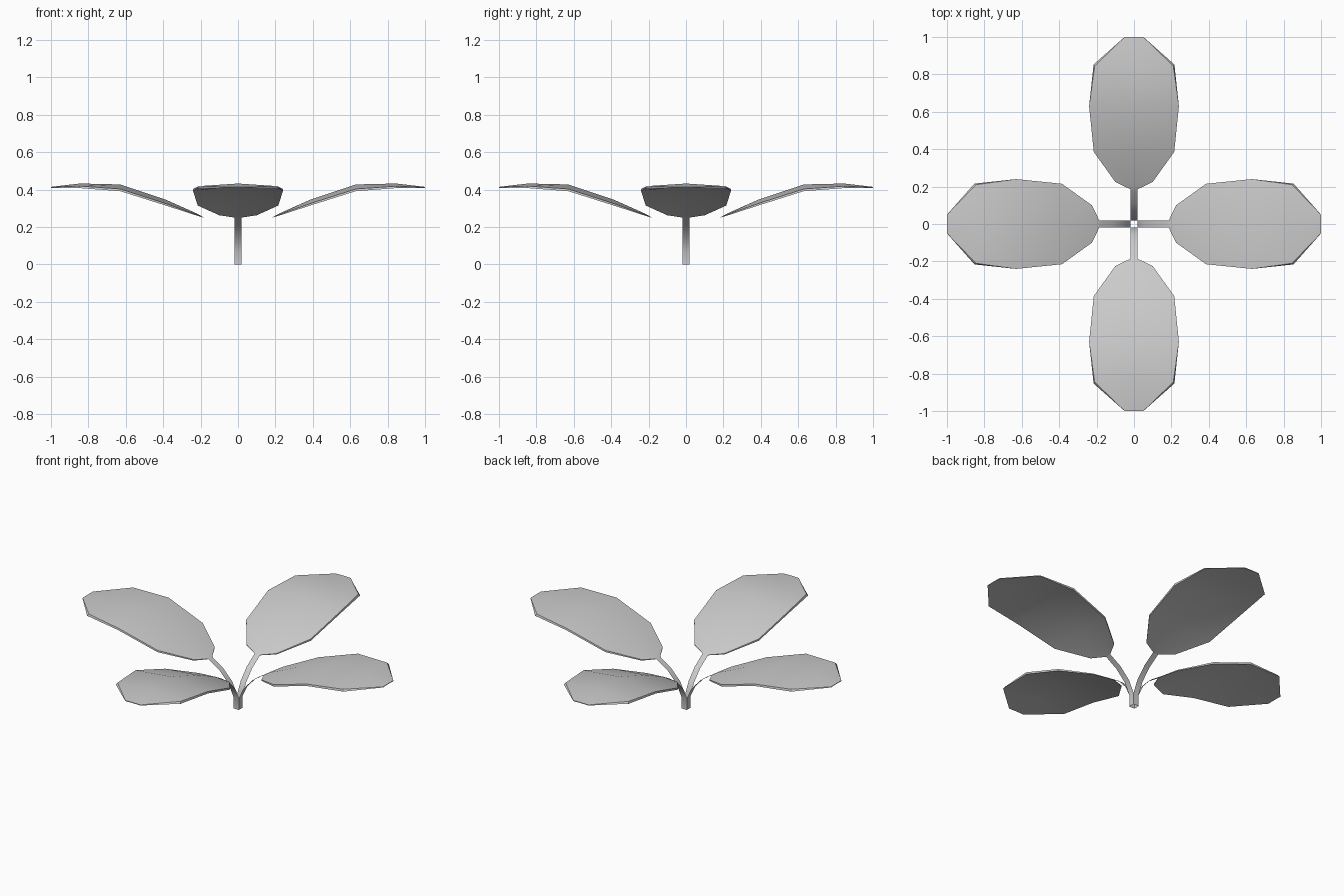
import bpy
import bmesh
import math

old = bpy.data.objects.get("Cube")
if old:
    bpy.data.objects.remove(old, do_unlink=True)

# One plain grey for the whole plant
grey = bpy.data.materials.new("leaf_grey")
grey.use_nodes = True
COLOUR = (0.6, 0.6, 0.6, 1)
grey.diffuse_color = COLOUR
grey.node_tree.nodes["Principled BSDF"].inputs["Base Color"].default_value = COLOUR

HALF = 0.018  # half width of a stem ribbon

# Stem centre line: distance from the axis, height
STEM = [(HALF, 0), (HALF, 0.07), (0.05, 0.138), (0.11, 0.203), (0.185, 0.253)]

# Blade stations: distance, height of midrib, half width, edge droop, thickness
BLADE = [
    (0.185, 0.253, HALF, 0, 0.002),
    (0.225, 0.275, 0.10, 0.006, 0.006),
    (0.385, 0.346, 0.215, 0.02, 0.011),
    (0.63, 0.428, 0.24, 0.024, 0.012),
    (0.845, 0.433, 0.21, 0.014, 0.01),
    (1.0, 0.415, 0.05, 0.001, 0.004),
]


def skin(bm, rows):
    """Join neighbouring rows of vertices with quads."""
    for a, b in zip(rows, rows[1:]):
        for i in range(len(a) - 1):
            bm.faces.new((a[i], b[i], b[i + 1], a[i + 1]))


def finish(bm, name):
    mesh = bpy.data.meshes.new(name)
    bm.to_mesh(mesh)
    bm.free()
    mesh.materials.append(grey)
    return mesh


def stem_mesh():
    bm = bmesh.new()
    skin(bm, [[bm.verts.new((r, s * HALF, z)) for s in (-1, 1)] for r, z in STEM])
    bmesh.ops.reverse_faces(bm, faces=bm.faces[:])
    return finish(bm, "stem")


def blade_mesh():
    bm = bmesh.new()
    top, bottom = [], []
    for r, z, w, droop, thick in BLADE:
        top.append([bm.verts.new((r, s * w, z - droop * abs(s))) for s in (-1, 0, 1)])
        bottom.append([bm.verts.new((r, s * w, z - droop * abs(s) - thick)) for s in (-1, 0, 1)])
    # The lower outline flares slightly at the outer corners
    for v, s in ((bottom[4][0], -1), (bottom[4][2], 1)):
        v.co.x += 0.008
        v.co.y += s * 0.006
    skin(bm, top)
    skin(bm, bottom)
    # Rim closing the upper and lower skins
    for side in (0, 2):
        skin(bm, [[t[side], b[side]] for t, b in zip(top, bottom)])
    for end in (0, -1):
        skin(bm, [top[end], bottom[end]])
    bmesh.ops.recalc_face_normals(bm, faces=bm.faces[:])
    return finish(bm, "blade")


# Four identical leaves around the axis
parts = {"stem": stem_mesh(), "leaf_blade": blade_mesh()}
for k, side in enumerate(("left", "back", "right", "front")):
    for part, mesh in parts.items():
        ob = bpy.data.objects.new(f"{part}_{side}", mesh)
        ob.rotation_euler.z = k * math.pi / 2
        bpy.context.collection.objects.link(ob)

# Smooth surfaces with a crisp rim
for part in parts:
    bpy.ops.object.select_all(action="DESELECT")
    ob = bpy.data.objects[f"{part}_left"]
    ob.select_set(True)
    bpy.context.view_layer.objects.active = ob
    bpy.ops.object.shade_smooth_by_angle(angle=math.radians(40))
